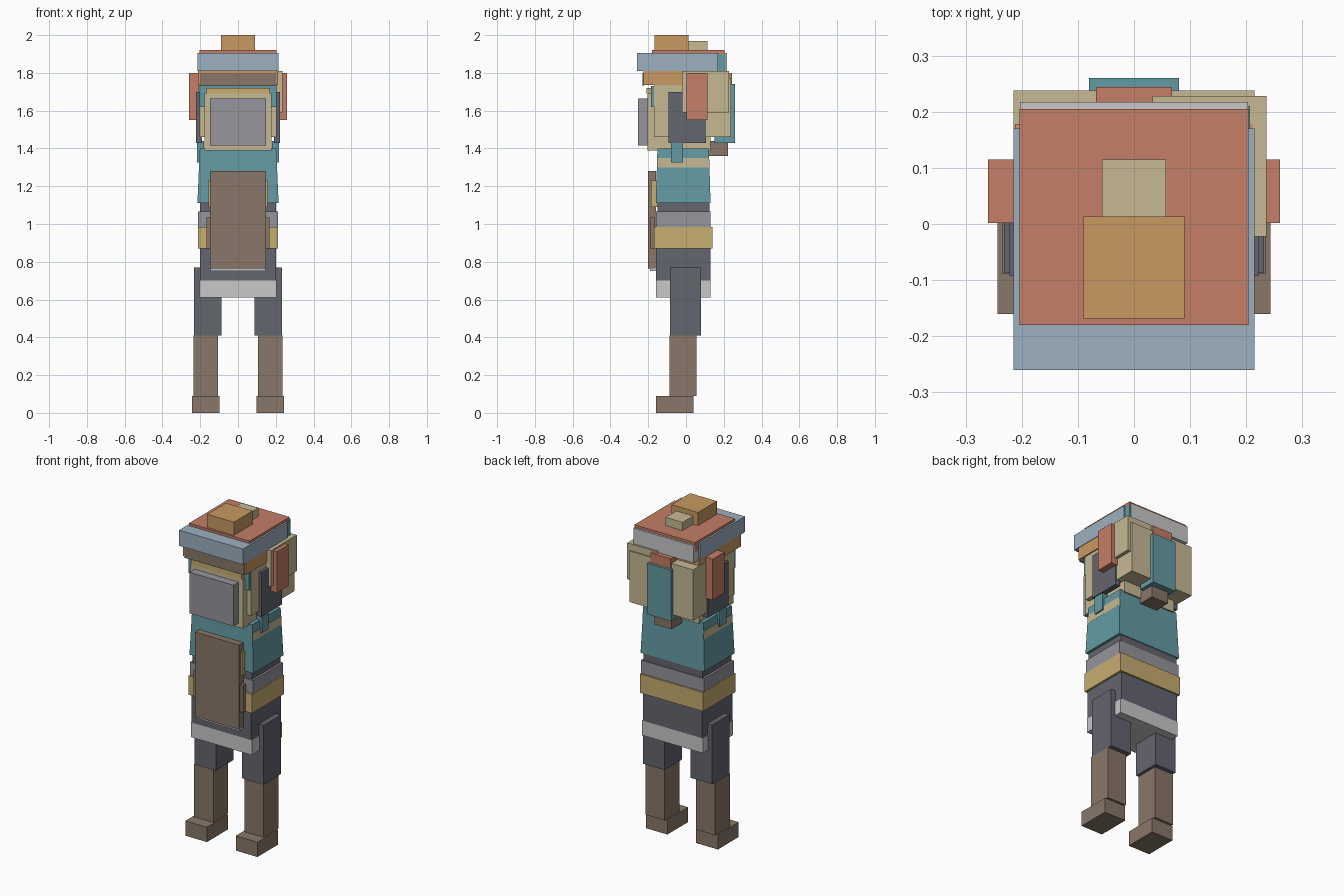
import bpy
import bmesh

cube = bpy.data.objects.get("Cube")
if cube:
    bpy.data.objects.remove(cube, do_unlink=True)


def linear(v):
    v /= 255
    return v / 12.92 if v <= 0.04045 else ((v + 0.055) / 1.055) ** 2.4


def material(name, *rgb):
    m = bpy.data.materials.new(name)
    m.use_nodes = True
    col = (*[linear(c) for c in rgb], 1)
    m.diffuse_color = col
    bsdf = m.node_tree.nodes["Principled BSDF"]
    bsdf.inputs["Base Color"].default_value = col
    bsdf.inputs["Roughness"].default_value = 0.9
    return m


tan = material("tan", 198, 186, 148)
teal = material("teal", 100, 155, 163)
brown = material("brown", 137, 119, 104)
dark = material("dark slate", 100, 102, 111)
grey = material("mid grey", 149, 149, 156)
light = material("light grey", 200, 200, 200)
ochre = material("ochre", 199, 174, 113)
red = material("brick red", 196, 126, 103)
blue = material("pale blue", 156, 177, 192)
orange = material("orange", 200, 154, 98)


def box(name, mat, x, y, z, taper=1.0):
    """Box between the given ranges; taper narrows its top."""
    mesh = bpy.data.meshes.new(name)
    bm = bmesh.new()
    bmesh.ops.create_cube(bm, size=1)
    for v in bm.verts:
        s = taper if v.co.z > 0 else 1
        v.co = [(lo + hi) / 2 + c * k * (hi - lo)
                for c, k, (lo, hi) in zip(v.co, (s, s, 1), (x, y, z))]
    bm.to_mesh(mesh)
    bm.free()
    mesh.materials.append(mat)
    ob = bpy.data.objects.new(name, mesh)
    bpy.context.collection.objects.link(ob)
    return ob


def wide(name, mat, half, y, z, taper=1.0):
    """Box centred on x."""
    return box(name, mat, (-half, half), y, z, taper)


def pair(name, mat, x, y, z):
    """The same box on both sides."""
    box("left_" + name, mat, x, y, z)
    box("right_" + name, mat, (-x[1], -x[0]), y, z)


# Legs
pair("foot", brown, (0.097, 0.243), (-0.16, 0.04), (0, 0.09))
pair("shin", brown, (0.105, 0.235), (-0.088, 0.055), (0.09, 0.41))
pair("thigh", dark, (0.088, 0.232), (-0.086, 0.08), (0.41, 0.77))

# Skirt, belt and torso
wide("skirt_hem", light, 0.205, (-0.16, 0.13), (0.61, 0.70))
wide("skirt", dark, 0.2, (-0.16, 0.13), (0.70, 0.87))
wide("belt", ochre, 0.213, (-0.17, 0.14), (0.87, 0.985))
wide("waistband", grey, 0.212, (-0.16, 0.13), (0.985, 1.065))
wide("waist", dark, 0.2, (-0.15, 0.125), (1.065, 1.11))
wide("chest", teal, 0.215, (-0.16, 0.13), (1.11, 1.40), 0.94)
pair("armhole_patch", tan, (0.19, 0.207), (-0.15, 0.122), (1.30, 1.35))
pair("shoulder_tab", teal, (0.18, 0.216), (-0.08, -0.015), (1.325, 1.44))

# Apron board on the front
wide("apron", brown, 0.148, (-0.2, -0.16), (0.765, 1.28))
wide("apron_wing", brown, 0.168, (-0.19, -0.165), (0.87, 1.035))
wide("apron_trim", ochre, 0.157, (-0.185, -0.15), (1.09, 1.23))
wide("apron_hem", light, 0.145, (-0.19, -0.16), (0.752, 0.765))

# Head and face
wide("head", tan, 0.205, (-0.17, 0.2), (1.46, 1.76))
wide("jaw", tan, 0.178, (-0.205, 0.13), (1.39, 1.69))
wide("face_plate", grey, 0.148, (-0.255, -0.205), (1.415, 1.665))
wide("eye_band", teal, 0.204, (-0.185, -0.165), (1.62, 1.73))
wide("brow", ochre, 0.17, (-0.21, -0.17), (1.69, 1.72))
wide("forehead_band", orange, 0.212, (-0.225, 0.178), (1.735, 1.81))
wide("forehead_plate", brown, 0.2, (-0.23, -0.225), (1.73, 1.80))

# Sides of the head
pair("side_hair", dark, (0.19, 0.222), (-0.093, 0.107), (1.43, 1.70))
pair("ear", red, (0.21, 0.26), (0.002, 0.115), (1.55, 1.80))
box("side_lock", tan, (0.033, 0.236), (-0.022, 0.228), (1.59, 1.81))

# Back of the head
wide("back_panel", tan, 0.215, (0.08, 0.238), (1.46, 1.77))
wide("back_plate", teal, 0.08, (0.15, 0.26), (1.43, 1.74))
wide("back_clip", red, 0.068, (0.19, 0.244), (1.74, 1.80))
wide("nape", brown, 0.058, (0.10, 0.222), (1.36, 1.44))

# Cap
wide("cap_brim", blue, 0.215, (-0.26, 0.17), (1.81, 1.905))
wide("cap_back", light, 0.203, (0.16, 0.217), (1.80, 1.905))
box("cap_side_plate", teal, (0.2, 0.207), (0.165, 0.21), (1.80, 1.90))
wide("cap_top", red, 0.204, (-0.18, 0.205), (1.86, 1.92))
wide("cap_block", orange, 0.09, (-0.168, 0.013), (1.92, 2.0))
wide("cap_button", tan, 0.057, (0.013, 0.115), (1.92, 1.97))
